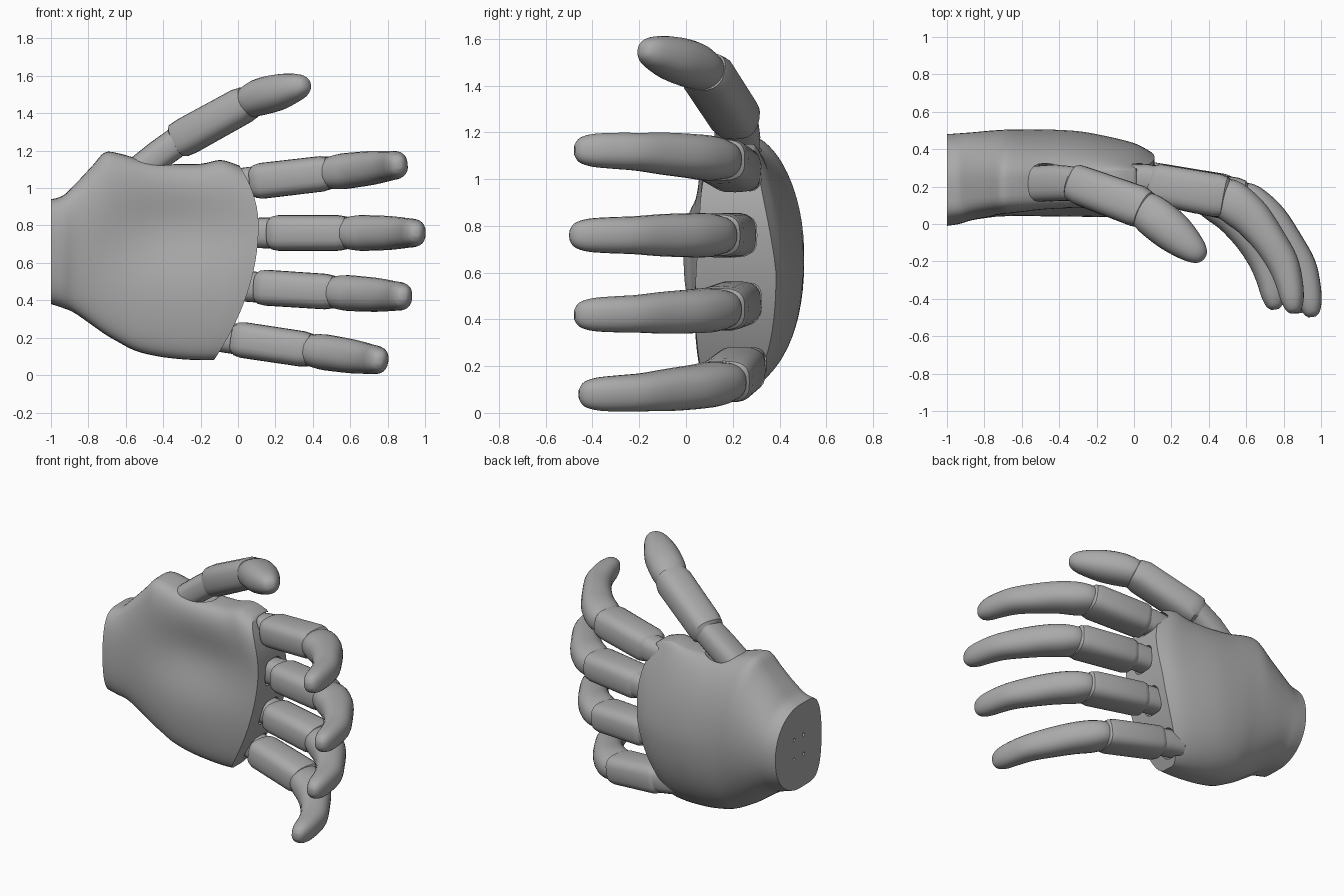
import bpy, bmesh, math
from mathutils import Vector, Matrix

old = bpy.data.objects.get("Cube")
if old:
    bpy.data.objects.remove(old)

GREY = (0.40, 0.40, 0.40, 1)
mat = bpy.data.materials.new("matte grey")
mat.use_nodes = True
mat.diffuse_color = GREY
mat.node_tree.nodes["Principled BSDF"].inputs["Base Color"].default_value = GREY


def smooth_rows(rows, steps):
    """Resample rows of numbers with a Catmull-Rom spline."""
    out = []
    for i in range(len(rows) - 1):
        p = [rows[max(0, min(len(rows) - 1, i + k))] for k in (-1, 0, 1, 2)]
        for s in range(steps):
            t = s / steps
            out.append([0.5 * (2 * b + (c - a) * t + (2 * a - 5 * b + 4 * c - d) * t * t
                               + (3 * b - a - 3 * c + d) * t ** 3)
                        for a, b, c, d in zip(*p)])
    return out + [list(rows[-1])]


def spow(v, e):
    return math.copysign(abs(v) ** e, v)


def loft(name, rings):
    """Skin closed rings; caps are strips joining mirrored ring points."""
    bm = bmesh.new()
    vs = [[bm.verts.new(p) for p in ring] for ring in rings]
    n = len(vs[0])
    for a, b in zip(vs, vs[1:]):
        for i in range(n):
            bm.faces.new((a[i], a[(i + 1) % n], b[(i + 1) % n], b[i]))
    for ring in (vs[0], vs[-1]):
        for i in range(n // 2):
            quad = [ring[i], ring[i + 1], ring[n - i - 1], ring[-i]]
            bm.faces.new(list(dict.fromkeys(quad)))
    bmesh.ops.recalc_face_normals(bm, faces=bm.faces)
    mesh = bpy.data.meshes.new(name)
    bm.to_mesh(mesh)
    bm.free()
    obj = bpy.data.objects.new(name, mesh)
    bpy.context.collection.objects.link(obj)
    mesh.materials.append(mat)
    return obj


def tube(name, rows, place=Matrix(), steps=1, boxy=0.75, n=24):
    """Tube through rows of (x, y, z, half height, half depth)."""
    rows = smooth_rows(rows, steps)
    pts = [Vector(r[:3]) for r in rows]
    rings = []
    for i, r in enumerate(rows):
        tan = (pts[min(i + 1, len(pts) - 1)] - pts[max(i - 1, 0)]).normalized()
        up = (Vector((0, 0, 1)) - tan * tan.z).normalized()
        side = tan.cross(up)
        ring = []
        for k in range(n):
            a = 2 * math.pi * k / n
            ring.append(place @ (pts[i] + up * r[3] * spow(math.cos(a), boxy)
                                 + side * r[4] * spow(math.sin(a), boxy)))
        rings.append(ring)
    return loft(name, rings)


def shade(obj, angle=35):
    bpy.ops.object.select_all(action="DESELECT")
    obj.select_set(True)
    bpy.context.view_layer.objects.active = obj
    bpy.ops.object.shade_smooth_by_angle(angle=math.radians(angle))


def cut(target, cutter):
    mod = target.modifiers.new("cut", "BOOLEAN")
    mod.operation = "DIFFERENCE"
    mod.solver = "EXACT"
    mod.object = cutter
    bpy.ops.object.select_all(action="DESELECT")
    bpy.context.view_layer.objects.active = target
    bpy.ops.object.modifier_apply(modifier=mod.name)
    bpy.data.objects.remove(cutter)


# Palm: stations of (along, low z, high z, front y, back y, hollow)
stations = [
    (0, .38, .94, -.01, .48, 0), (.06, .36, .96, 0, .485, 0),
    (.12, .335, 1.02, .02, .49, 0), (.22, .27, 1.12, .03, .5, .01),
    (.30, .22, 1.19, .03, .505, .03), (.38, .18, 1.185, .03, .505, .05),
    (.5, .13, 1.15, .03, .505, .07), (.65, .10, 1.13, .03, .495, .07),
    (.8, .085, 1.13, .03, .465, .05), (.92, .08, 1.15, .03, .43, .03),
    (1, .08, 1.12, .035, .385, .015)]


def knuckle_line(z):
    return .11 - (z - .8) ** 2 * (1.0 if z > .8 else .46)


rings = []
for u, lo, hi, front, back, hollow in smooth_rows(stations, 4):
    ring = []
    for k in range(64):
        a = 2 * math.pi * k / 64
        c, s = spow(math.cos(a), .92), math.sin(a)
        z = (lo + hi) / 2 + (hi - lo) / 2 * c
        side = .22 + .04 * c * u + .03 * u
        if s >= 0:
            flat = .035 * u * max(0, math.sin(2 * a))
            y = side + (back - side) * abs(s) - flat
        else:
            dip = hollow * math.exp(-((z - .78) / .22) ** 2)
            y = side - (side - front) * abs(s) ** .36 + dip
        ring.append((-1 + u * (knuckle_line(z) + 1), y, z))
    rings.append(ring)
palm = loft("palm", rings)

# Screw holes in the wrist face
for dy in (-.05, .05):
    for dz in (-.065, .065):
        cut(palm, tube("hole_cutter", [(-1.05, .23 + dy, .66 + dz, .011, .011),
                                       (-.96, .23 + dy, .66 + dz, .011, .011)], boxy=1, n=12))

# Finger parts, shared by all four fingers; the local origin is the knuckle
stub = [(-.1, .22, 0, .08, .08), (.06, .22, 0, .082, .08), (.14, .2, 0, .082, .085)]
proximal = [(.07, .205, 0, .07, .08), (.09, .2, 0, .09, .1), (.12, .192, 0, .096, .11),
            (.44, .132, 0, .095, .117), (.48, .125, 0, .088, .108), (.495, .122, 0, .07, .09)]
distal = [(.45, .135, 0, .075, .085), (.49, .118, 0, .085, .108), (.55, .075, 0, .095, .112),
          (.63, .005, 0, .094, .104), (.72, -.11, 0, .09, .09), (.79, -.225, 0, .081, .084),
          (.825, -.33, 0, .077, .073), (.842, -.42, 0, .07, .062), (.85, -.475, 0, .052, .043),
          (.853, -.497, 0, .022, .02)]
slot = [(-.04, .218, 0, .086, .085), (.2, .218, 0, .086, .085)]

fingers = {"index": (.01, .02, 1.025, 6.7), "middle": (.1, 0, .76, 0),
           "ring": (.03, .02, .475, -3.7), "little": (-.09, .04, .205, -8.5)}
for name, (x, y, z, tilt) in fingers.items():
    place = Matrix.Translation((x, y, z)) @ Matrix.Rotation(math.radians(-tilt), 4, "Y")
    cut(palm, tube("slot_cutter", slot, place, boxy=.6))
    shade(tube(name + "_finger_stub", stub, place))
    shade(tube(name + "_finger_sleeve", proximal, place, boxy=.65))
    shade(tube(name + "_finger_tip", distal, place, steps=4, boxy=.85), 50)

# Thumb: socket, stub, sleeve and tip
cut(palm, tube("socket_cutter", [(-.53, .222, 1.08, .09, .102), (-.2, .222, 1.33, .09, .102)],
               boxy=.9))
shade(palm, 40)
shade(tube("thumb_stub", [(-.62, .21, 1.02, .08, .095), (-.42, .22, 1.18, .08, .098),
                          (-.3, .215, 1.265, .08, .09)]))
shade(tube("thumb_sleeve", [(-.335, .225, 1.245, .07, .08), (-.315, .22, 1.255, .095, .1),
                            (-.27, .2, 1.28, .1, .106), (.02, .095, 1.44, .097, .112),
                            (.06, .075, 1.46, .088, .1), (.07, .07, 1.465, .07, .08)]))
shade(tube("thumb_tip", [(.02, .09, 1.44, .075, .085), (.07, .065, 1.465, .088, .105),
                         (.13, .02, 1.49, .098, .112), (.21, -.045, 1.512, .096, .108),
                         (.28, -.105, 1.532, .082, .09), (.335, -.152, 1.545, .063, .066),
                         (.364, -.177, 1.551, .038, .04), (.373, -.185, 1.553, .015, .015)],
           steps=4, boxy=.9), 50)
